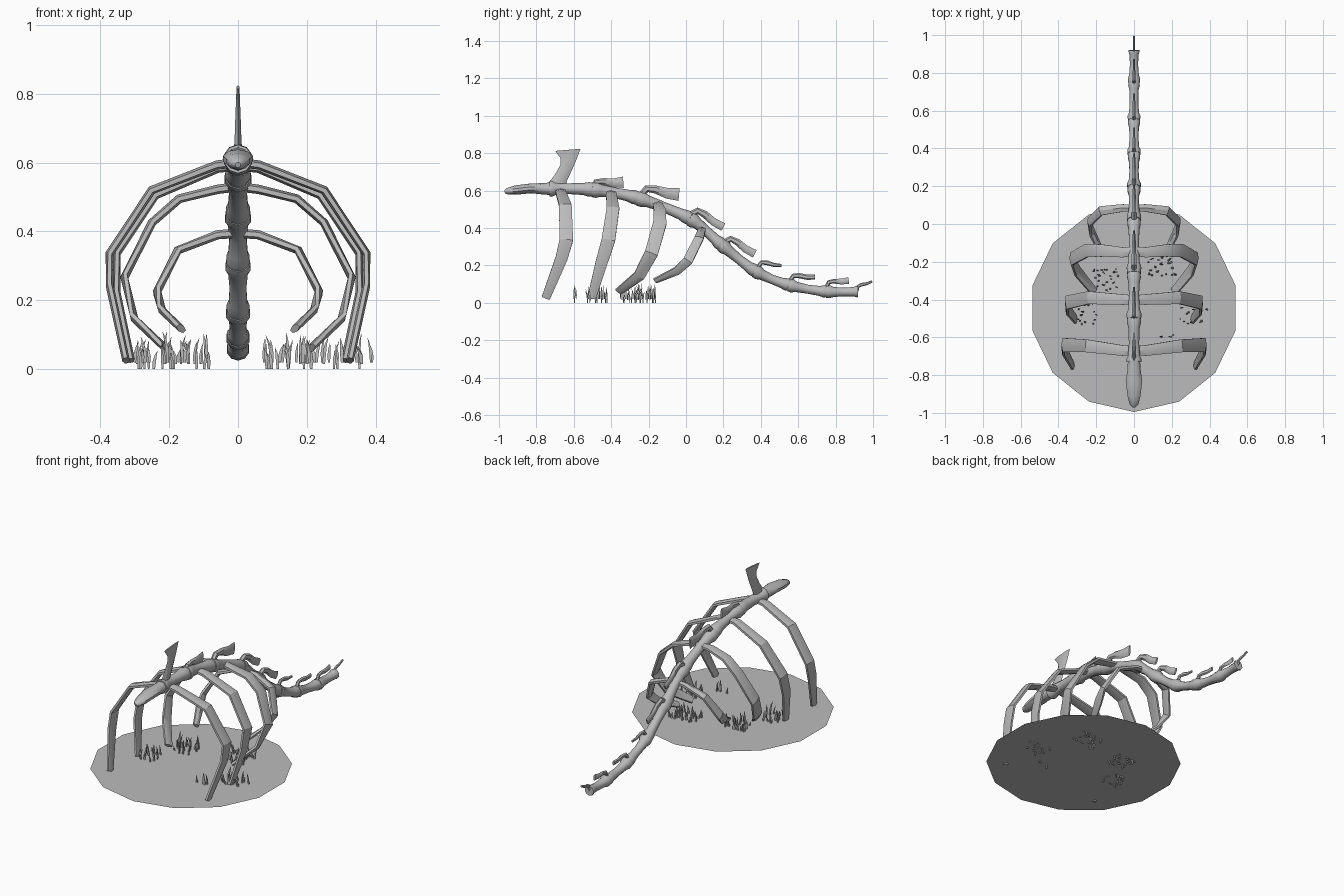
import bpy, bmesh, math, random
from mathutils import Vector

if "Cube" in bpy.data.objects:
    bpy.data.objects.remove(bpy.data.objects["Cube"])
random.seed(4)

# One grey for everything
grey = bpy.data.materials.new("bone grey")
grey.use_nodes = True
grey.diffuse_color = (0.5, 0.5, 0.5, 1)
grey.node_tree.nodes["Principled BSDF"].inputs["Base Color"].default_value = (0.5, 0.5, 0.5, 1)


def finish(name, bm, smooth=40, mirror=False):
    bmesh.ops.recalc_face_normals(bm, faces=bm.faces)
    mesh = bpy.data.meshes.new(name)
    bm.to_mesh(mesh)
    bm.free()
    mesh.materials.append(grey)
    ob = bpy.data.objects.new(name, mesh)
    bpy.context.collection.objects.link(ob)
    if mirror:
        ob.modifiers.new("mirror", "MIRROR")
    if smooth:
        bpy.ops.object.select_all(action="DESELECT")
        ob.select_set(True)
        bpy.context.view_layer.objects.active = ob
        bpy.ops.object.shade_smooth_by_angle(angle=math.radians(smooth))
    return ob


def loft(bm, centres, sizes, side, sides):
    """Elliptical tube: sizes are (half width along side, half depth across it)."""
    rings = []
    for i, c in enumerate(centres):
        tan = (centres[min(i + 1, len(centres) - 1)] - centres[max(i - 1, 0)]).normalized()
        u = (side - tan * side.dot(tan)).normalized()
        v = tan.cross(u)
        a, b = sizes[i]
        angles = [math.tau * (k + 0.5) / sides for k in range(sides)]
        rings.append([bm.verts.new(c + u * a * math.cos(t) + v * b * math.sin(t)) for t in angles])
    for r, s in zip(rings, rings[1:]):
        for k in range(sides):
            n = (k + 1) % sides
            bm.faces.new((r[k], r[n], s[n], s[k]))
    bm.faces.new(rings[0][::-1])
    bm.faces.new(rings[-1])


def spline(pts, i, t):
    p = [pts[max(0, min(len(pts) - 1, i + k))] for k in (-1, 0, 1, 2)]
    return 0.5 * (2 * p[1] + (p[2] - p[0]) * t + (2 * p[0] - 5 * p[1] + 4 * p[2] - p[3]) * t * t
                  + (3 * p[1] - p[0] - 3 * p[2] + p[3]) * t ** 3)


def yz(pairs, x=0):
    return [Vector((x, y, z)) for y, z in pairs]


X, Y = Vector((1, 0, 0)), Vector((0, 1, 0))

# Vertebrae: waisted tubes with a raised collar at each joint
joints = yz([(-0.73, 0.61), (-0.5, 0.605), (-0.26, 0.56), (0.02, 0.45), (0.19, 0.31),
             (0.37, 0.17), (0.55, 0.095), (0.75, 0.06), (0.92, 0.06)])
flare = [(0, 1), (0.1, 1.05), (0.2, 0.82), (0.5, 0.7), (0.8, 0.78), (0.92, 0.95), (1, 0.9)]
for i in range(len(joints) - 1):
    bm = bmesh.new()
    r = 0.041 - 0.0012 * i
    loft(bm, [spline(joints, i, t) for t, f in flare], [(r * f, r * f) for t, f in flare], X, 10)
    finish(f"vertebra_{i + 1}", bm)

# Flattened front end of the spine
bm = bmesh.new()
loft(bm, yz([(-0.97, 0.593), (-0.955, 0.597), (-0.91, 0.603), (-0.83, 0.612), (-0.77, 0.61), (-0.72, 0.61)]),
     [(0.008, 0.008), (0.024, 0.017), (0.036, 0.025), (0.046, 0.026), (0.036, 0.03), (0.034, 0.034)], X, 10)
finish("neck_end", bm)

# Tall front blade
bm = bmesh.new()
loft(bm, yz([(-0.695, 0.62), (-0.668, 0.67), (-0.64, 0.725), (-0.628, 0.77), (-0.632, 0.818)]),
     [(0.014, 0.045), (0.011, 0.036), (0.009, 0.034), (0.007, 0.043), (0.005, 0.068)], X, 6)
finish("tall_spine_blade", bm)

# Backswept blades on the other joints: base, tip, tip half height
blades = [((-0.51, 0.62), (-0.335, 0.645), 0.03), ((-0.25, 0.585), (-0.037, 0.58), 0.035),
          ((0.02, 0.485), (0.2, 0.405), 0.022), ((0.2, 0.335), (0.368, 0.262), 0.022),
          ((0.38, 0.2), (0.51, 0.2), 0.008), ((0.55, 0.125), (0.69, 0.138), 0.014),
          ((0.745, 0.09), (0.87, 0.12), 0.018), ((0.91, 0.07), (0.995, 0.115), 0.006)]
for i, (base, tip, h) in enumerate(blades):
    a, b = yz([base, tip])
    along = b - a
    k = along.length / 0.2
    up = X.cross(along.normalized()) * k
    centres = [a - up * 0.02, a + along * 0.18 + up * 0.024, a + along * 0.4 + up * 0.022,
               a + along * 0.7 + up * 0.004, b]
    bm = bmesh.new()
    loft(bm, centres, [(0.014 * k, 0.016 * k), (0.014 * k, 0.018 * k), (0.013 * k, 0.02 * k),
                       (0.011 * k, (h + 0.02 * k) / 2), (0.006, h)], X, 6)
    finish(f"spine_blade_{i + 1}", bm)

# Ribs: flat bands arching out and down, mirrored
ribs = [
    [(0, -0.67, 0.6), (0.06, -0.67, 0.593), (0.25, -0.645, 0.52), (0.373, -0.64, 0.335), (0.372, -0.665, 0.24), (0.325, -0.75, 0.025)],
    [(0, -0.4, 0.59), (0.06, -0.4, 0.583), (0.24, -0.39, 0.505), (0.353, -0.415, 0.335), (0.352, -0.45, 0.22), (0.31, -0.505, 0.025)],
    [(0, -0.145, 0.53), (0.06, -0.15, 0.522), (0.17, -0.14, 0.495), (0.25, -0.14, 0.425), (0.33, -0.185, 0.265), (0.3, -0.25, 0.145), (0.21, -0.36, 0.06)],
    [(0, 0.085, 0.395), (0.06, 0.085, 0.39), (0.175, 0.07, 0.345), (0.235, 0.01, 0.225), (0.22, -0.05, 0.17), (0.165, -0.165, 0.118)]]
for i, path in enumerate(ribs):
    n = len(path) - 1
    slim = 0.72 if i == 3 else 1
    sizes = [((0.026 + 0.016 * math.sin(math.pi * (k / n) ** 1.3)) * slim, 0.014 - 0.003 * k / n) for k in range(n + 1)]
    bm = bmesh.new()
    loft(bm, [Vector(p) for p in path], sizes, Y, 6)
    finish(f"rib_pair_{i + 1}", bm, 30, True)

# Thin ground disc
bm = bmesh.new()
ring = [bm.verts.new((0.55 * math.sin(math.tau * k / 14), -0.445 - 0.55 * math.cos(math.tau * k / 14), 0.026))
        for k in range(14)]
bm.faces.new(ring)
finish("ground_disc", bm, 0)

# Grass tufts: tapering, bent blades rooted just under the disc
bm = bmesh.new()
tufts = [(-0.25, -0.48, 0.05, 0.06, 16), (-0.15, -0.29, 0.07, 0.06, 24), (0.15, -0.22, 0.08, 0.06, 28),
         (0.3, -0.48, 0.06, 0.05, 14), (0.38, -0.46, 0.01, 0.02, 2), (0.18, -0.59, 0.04, 0.01, 4)]
for cx, cy, sx, sy, count in tufts:
    for _ in range(count):
        root = Vector((cx + random.uniform(-sx, sx), cy + random.uniform(-sy, sy), random.choice((0, 0.015, 0.02, 0.02))))
        lean = Vector((random.uniform(-0.016, 0.016), random.uniform(-0.012, 0.012), 0))
        h = random.uniform(0.04, 0.09)
        w = random.uniform(0.005, 0.008)
        top = Vector((0, 0, h))
        loft(bm, [root, root + lean * 0.1 + top * 0.4, root + lean * 0.5 + top * 0.75, root + lean + top],
             [(w * 0.7, w * 0.5), (w, w * 0.7), (w * 0.6, w * 0.4), (0.0005, 0.0005)], X, 4)
finish("grass", bm)
